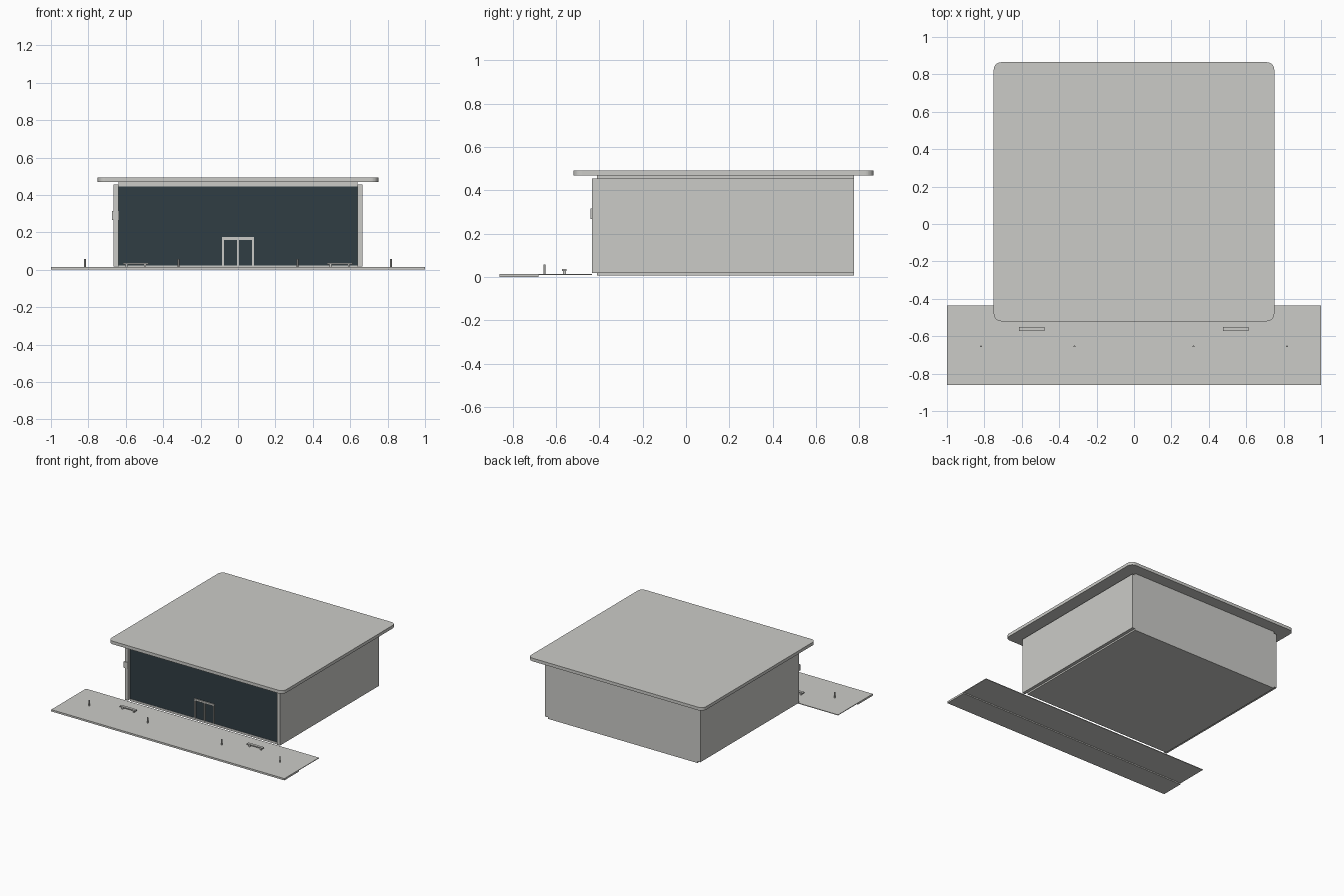
import bpy, bmesh, math

if "Cube" in bpy.data.objects:
    bpy.data.objects.remove(bpy.data.objects["Cube"])


def material(name, rgb):
    m = bpy.data.materials.new(name)
    m.diffuse_color = (*rgb, 1)
    m.use_nodes = True
    m.node_tree.nodes["Principled BSDF"].inputs["Base Color"].default_value = m.diffuse_color
    return m


GREY = material("pale_grey", (0.6, 0.6, 0.575))
GLASS = material("dark_glass", (0.03, 0.047, 0.057))


def finish(name, bm, mat):
    bmesh.ops.recalc_face_normals(bm, faces=bm.faces)
    mesh = bpy.data.meshes.new(name)
    bm.to_mesh(mesh)
    bm.free()
    mesh.materials.append(mat)
    ob = bpy.data.objects.new(name, mesh)
    bpy.context.collection.objects.link(ob)
    return ob


def add_box(bm, x0, x1, y0, y1, z0, z1):
    verts = bmesh.ops.create_cube(bm, size=1)["verts"]
    for v in verts:
        v.co = (x1 if v.co.x > 0 else x0,
                y1 if v.co.y > 0 else y0,
                z1 if v.co.z > 0 else z0)


def boxes(name, mat, *bounds):
    bm = bmesh.new()
    for b in bounds:
        add_box(bm, *b)
    return finish(name, bm, mat)


# Forecourt: thick kerb strip in front, thin paving behind it
boxes("front_pavement", GREY, (-1, 1, -0.86, -0.68, 0, 0.014))
boxes("rear_pavement", GREY, (-1, 1, -0.68, -0.435, 0.009, 0.014))

# Building shell: base and ceiling sit between the side walls
boxes("base_slab", GREY, (-0.64, 0.64, -0.41, 0.775, 0.006, 0.022))
boxes("ceiling_slab", GREY, (-0.64, 0.64, -0.41, 0.775, 0.445, 0.468))
for side, s in (("left", -1), ("right", 1)):
    x0, x1 = sorted((s * 0.64, s * 0.665))
    boxes(side + "_wall", GREY, (x0, x1, -0.435, 0.775, 0.018, 0.455))
boxes("back_wall", GREY, (-0.64, 0.64, 0.75, 0.775, 0.022, 0.445))

# Glazed front
boxes("glass_front", GLASS, (-0.64, 0.64, -0.408, -0.398, 0.022, 0.445))

# Double door frame
boxes("door_frame", GREY,
      (-0.086, -0.076, -0.416, -0.408, 0.022, 0.16),
      (0.076, 0.086, -0.416, -0.408, 0.022, 0.16),
      (-0.086, 0.086, -0.416, -0.408, 0.16, 0.174),
      (-0.005, 0.005, -0.416, -0.408, 0.022, 0.16))

# Small plate on the left wall end
boxes("wall_plate", GREY, (-0.673, -0.637, -0.441, -0.435, 0.267, 0.315))

# Roof with rounded corners
bm = bmesh.new()
add_box(bm, -0.75, 0.75, -0.52, 0.865, 0.468, 0.492)
corners = [e for e in bm.edges if abs(e.verts[0].co.z - e.verts[1].co.z) > 0.01]
bmesh.ops.bevel(bm, geom=corners, offset=0.04, segments=8, profile=0.5,
                affect='EDGES')
finish("roof", bm, GREY)

# Benches: seat on two legs
for side, cx in (("left", -0.547), ("right", 0.543)):
    boxes(side + "_bench", GREY,
          (cx - 0.068, cx + 0.068, -0.572, -0.551, 0.028, 0.036),
          (cx - 0.054, cx - 0.044, -0.568, -0.555, 0.014, 0.028),
          (cx + 0.044, cx + 0.054, -0.568, -0.555, 0.014, 0.028))

# Bollards
for i, x in enumerate((-0.818, -0.318, 0.318, 0.818)):
    bpy.ops.mesh.primitive_cylinder_add(vertices=12, radius=0.005, depth=0.044,
                                        location=(x, -0.654, 0.036))
    ob = bpy.context.object
    ob.name = "bollard_%d" % (i + 1)
    ob.data.materials.append(GREY)
    bpy.ops.object.shade_smooth_by_angle(angle=math.radians(40))
